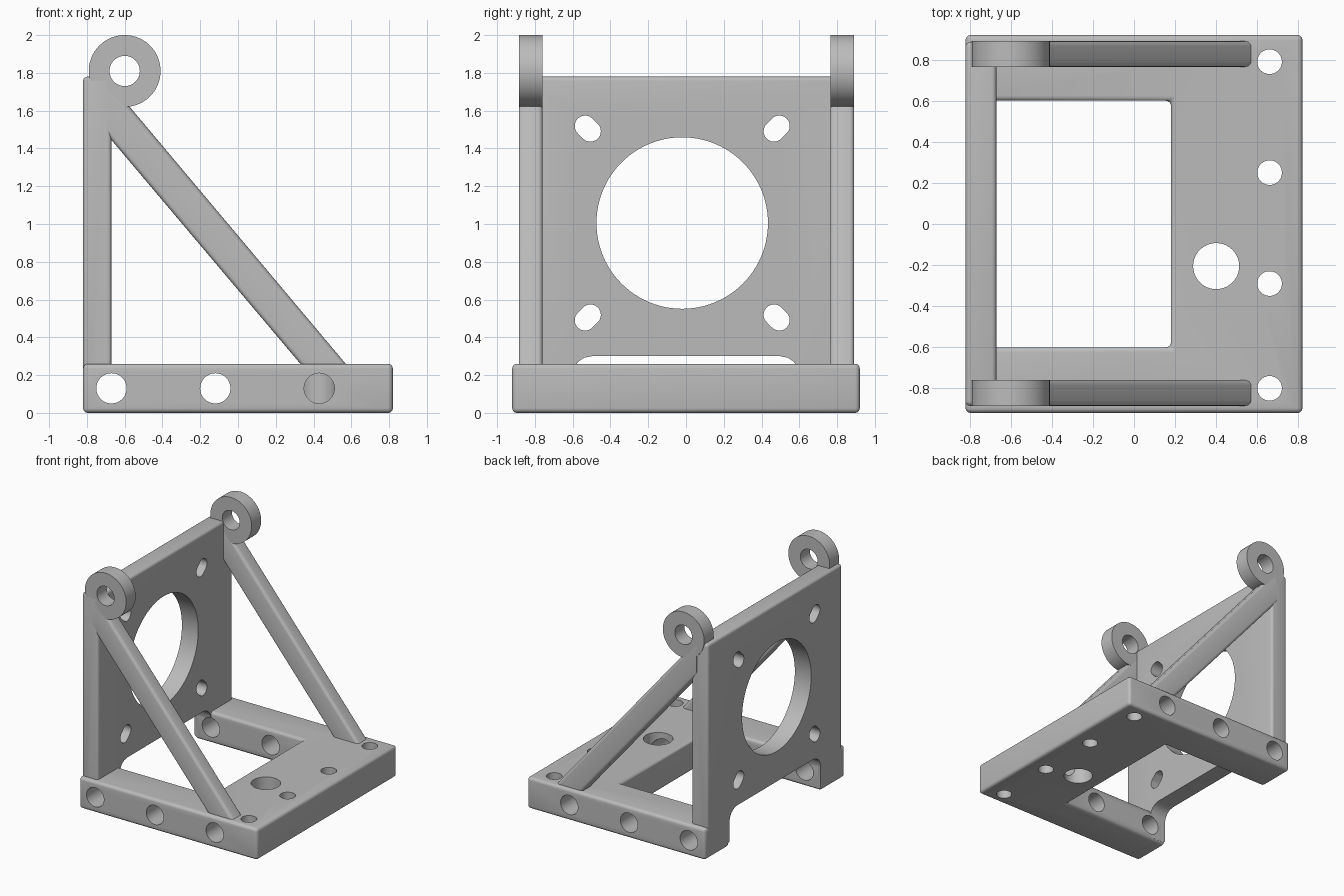
import bpy
import bmesh
import math
from mathutils import Vector

if "Cube" in bpy.data.objects:
    bpy.data.objects.remove(bpy.data.objects["Cube"], do_unlink=True)

grey = bpy.data.materials.new("plain grey")
grey.use_nodes = True
grey.diffuse_color = (0.5, 0.5, 0.5, 1)
grey.node_tree.nodes["Principled BSDF"].inputs["Base Color"].default_value = (0.5, 0.5, 0.5, 1)

# Each extrusion axis maps profile (a, b) at depth d into space
PLACE = {
    "X": lambda a, b, d: (d, a, b),
    "Y": lambda a, b, d: (a, d, b),
    "Z": lambda a, b, d: (a, b, d),
}


def prism(name, axis, profile, start, end, bevel=0.0, keep=None):
    """Extrude a profile along an axis, rounding the edges chosen by keep."""
    bm = bmesh.new()
    near = [bm.verts.new(PLACE[axis](a, b, start)) for a, b in profile]
    face = bm.faces.new(near)
    shift = Vector(PLACE[axis](0, 0, end - start))
    out = bmesh.ops.extrude_face_region(bm, geom=[face], use_keep_orig=True)
    moved = [v for v in out["geom"] if isinstance(v, bmesh.types.BMVert)]
    bmesh.ops.translate(bm, verts=moved, vec=shift)
    bmesh.ops.recalc_face_normals(bm, faces=bm.faces)
    if bevel:
        edges = [e for e in bm.edges if keep is None or keep(e)]
        bmesh.ops.bevel(bm, geom=edges, offset=bevel, segments=4,
                        profile=0.5, affect="EDGES")
    mesh = bpy.data.meshes.new(name)
    bm.to_mesh(mesh)
    bm.free()
    mesh.materials.append(grey)
    obj = bpy.data.objects.new(name, mesh)
    bpy.context.collection.objects.link(obj)
    return obj


def rect(a0, a1, b0, b1):
    return [(a0, b0), (a1, b0), (a1, b1), (a0, b1)]


def circle(a, b, r, n=64):
    return [(a + r * math.cos(math.tau * i / n), b + r * math.sin(math.tau * i / n))
            for i in range(n)]


def slot(a, b, r, da, db, n=24):
    """Outline of a round hole stretched along the direction (da, db)."""
    turn = math.atan2(db, da) - math.pi / 2
    points = []
    for side in (1, -1):
        for i in range(n + 1):
            t = turn + math.pi * i / n + (0 if side > 0 else math.pi)
            points.append((a + side * da + r * math.cos(t), b + side * db + r * math.sin(t)))
    return points


def cut(obj, cutters):
    """Subtract every cutter, then discard the cutters."""
    for cutter in cutters:
        cutter.hide_render = True
        mod = obj.modifiers.new("cut", "BOOLEAN")
        mod.operation = "DIFFERENCE"
        mod.solver = "EXACT"
        mod.object = cutter
    bpy.context.view_layer.update()
    graph = bpy.context.evaluated_depsgraph_get()
    mesh = bpy.data.meshes.new_from_object(obj.evaluated_get(graph))
    obj.modifiers.clear()
    obj.data = mesh
    for cutter in cutters:
        bpy.data.objects.remove(cutter, do_unlink=True)


def side_holes():
    """Cross holes through both arms; the last pair is blind."""
    cutters = [prism("cutter", "Y", circle(x, 0.13, 0.08), -1.1, 1.1) for x in (-0.67, -0.12)]
    for start, end in ((-1.1, -0.22), (0.6, 1.1)):
        cutters.append(prism("cutter", "Y", circle(0.43, 0.13, 0.08), start, end))
    return cutters


# U-shaped base with an open back
u_shape = [(-0.82, -0.92), (0.82, -0.92), (0.82, 0.92), (-0.82, 0.92),
           (-0.82, 0.6), (0.18, 0.6), (0.18, -0.6), (-0.82, -0.6)]
base = prism("base_frame", "Z", u_shape, 0, 0.26, 0.025)
holes = [prism("cutter", "Z", circle(0.66, y, 0.06), -0.1, 0.5)
         for y in (-0.8, -0.29, 0.25, 0.79)]
holes.append(prism("cutter", "Z", circle(0.4, -0.205, 0.112), -0.1, 0.5))
cut(base, holes + side_holes())

# Upright plate with a large bore, four slots and an arched foot
plate = prism("upright_plate", "X", rect(-0.885, 0.885, 0.02, 1.78), -0.82, -0.67, 0.022)


def along_x(e):
    d = e.verts[0].co - e.verts[1].co
    return abs(d.x) > 0.1 and e.verts[0].co.z > 0


bores = [prism("cutter", "X", circle(-0.02, 1.005, 0.454, 96), -1, -0.5),
         prism("cutter", "X", rect(-0.6, 0.6, -0.2, 0.3), -1, -0.5, 0.1, along_x)]
for sy in (-1, 1):
    for sz in (-1, 1):
        bores.append(prism("cutter", "X", slot(-0.02 + 0.5 * sy, 1.005 + 0.5 * sz, 0.055,
                                               0.014 * sy, 0.014 * sz), -1, -0.5))
cut(plate, bores + side_holes())


def sloping(e):
    d = e.verts[0].co - e.verts[1].co
    return abs(d.x) > 0.5 and abs(d.z) > 0.5


# Diagonal struts and ring lugs, one per side
strut_side = [(-0.72, 1.504), (0.347, 0.24), (0.587, 0.24), (-0.72, 1.795)]
parts = [base, plate]
for side, y0, y1 in (("right", -0.885, -0.76), ("left", 0.765, 0.89)):
    parts.append(prism(side + "_strut", "Y", strut_side, y0, y1, 0.025, sloping))
    lug = prism(side + "_lug", "Y", circle(-0.6, 1.81, 0.19, 80), y0, y1)
    cut(lug, [prism("cutter", "Y", circle(-0.6, 1.81, 0.08), -1, 1)])
    parts.append(lug)

# Smooth the curved walls, keep the corners crisp
bpy.ops.object.select_all(action="DESELECT")
for part in parts:
    part.select_set(True)
bpy.context.view_layer.objects.active = base
bpy.ops.object.shade_smooth_by_angle(angle=math.radians(30))
